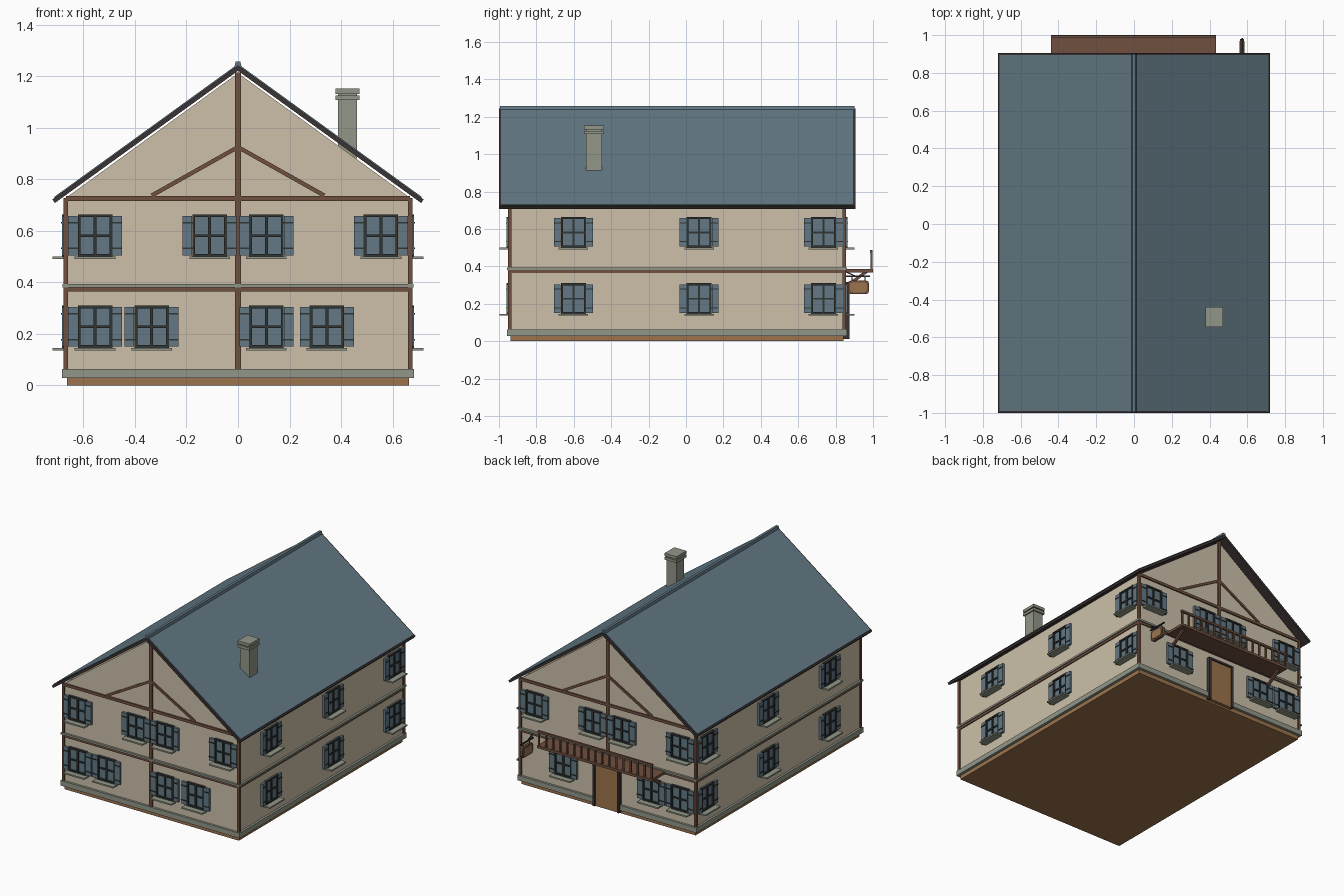
import bpy, bmesh, math
from mathutils import Vector, Matrix

cube = bpy.data.objects.get("Cube")
if cube:
    bpy.data.objects.remove(cube, do_unlink=True)


def material(name, r, g, b):
    m = bpy.data.materials.new(name)
    m.use_nodes = True
    m.diffuse_color = (r, g, b, 1)
    m.node_tree.nodes["Principled BSDF"].inputs["Base Color"].default_value = (r, g, b, 1)
    return m


PLASTER = material("cream plaster", .61, .53, .40)
BLUE = material("slate blue", .125, .19, .235)
TIMBER = material("brown timber", .16, .08, .05)
DARK = material("dark trim", .045, .033, .033)
STONE = material("grey stone", .29, .31, .25)
TAN = material("tan wood", .33, .175, .075)
IRON = material("dark iron", .03, .035, .033)


def add_box(bm, x, y, z, index=0):
    """Box from three (low, high) ranges."""
    size = [r[1] - r[0] for r in (x, y, z)]
    mid = [(r[0] + r[1]) / 2 for r in (x, y, z)]
    verts = bmesh.ops.create_cube(
        bm, size=1, matrix=Matrix.Translation(mid) @ Matrix.Diagonal((*size, 1)))["verts"]
    for f in {f for v in verts for f in v.link_faces}:
        f.material_index = index


def to_mesh(bm, name, mats):
    bmesh.ops.recalc_face_normals(bm, faces=bm.faces)
    me = bpy.data.meshes.new(name)
    bm.to_mesh(me)
    bm.free()
    for m in mats:
        me.materials.append(m)
    return me


def place(name, me, matrix=Matrix()):
    ob = bpy.data.objects.new(name, me)
    bpy.context.collection.objects.link(ob)
    ob.matrix_world = matrix
    return ob


def box(name, mat, x, y, z):
    bm = bmesh.new()
    add_box(bm, x, y, z)
    return place(name, to_mesh(bm, name, [mat]))


def prism(name, mat, outline, y0, y1):
    """Outline in x and z, extruded along y."""
    bm = bmesh.new()
    face = bm.faces.new([bm.verts.new((x, y0, z)) for x, z in outline])
    new = bmesh.ops.extrude_face_region(bm, geom=[face])["geom"]
    bmesh.ops.translate(bm, vec=(0, y1 - y0, 0),
                        verts=[v for v in new if isinstance(v, bmesh.types.BMVert)])
    return place(name, to_mesh(bm, name, [mat]))


def beam(name, mat, p, q, width, depth):
    """Straight bar between two points."""
    p, q = Vector(p), Vector(q)
    d = q - p
    bm = bmesh.new()
    add_box(bm, (-width / 2, width / 2), (-depth / 2, depth / 2), (0, d.length))
    rot = d.to_track_quat('Z', 'Y').to_matrix().to_4x4()
    return place(name, to_mesh(bm, name, [mat]), Matrix.Translation(p) @ rot)


# Main measures
HX, FRONT, BACK = .668, -.943, .847


def ring(name, mat, out, z):
    box(name, mat, (-HX - out, HX + out), (FRONT - out, BACK + out), z)


# Foundation, walls and the bands round the house
ring("foundation", TAN, -.004, (0, .03))
ring("plinth", STONE, .015, (.028, .063))
prism("walls", PLASTER,
      [(-HX, .06), (HX, .06), (HX, .728), (0, 1.212), (-HX, .728)], FRONT, BACK)
ring("floor_beam", TIMBER, .007, (.364, .38))
ring("stone_band", STONE, .014, (.38, .393))

# Roof: dark boarding, blue covering, ridge cap
T = .022
for s in (-1, 1):
    prism("roof_boarding", DARK,
          [(0, 1.243), (s * .72, .722), (s * .711, .708), (0, 1.243 - T)], -1, .905)
    prism("roof_covering", BLUE,
          [(0, 1.248), (s * .713, .732), (s * .713, .726), (0, 1.242)], -.989, .894)
prism("ridge_cap", BLUE,
      [(-.014, 1.236), (.014, 1.236), (.009, 1.257), (-.009, 1.257)], -.995, .90)

# Chimney
for name, r, z in (("chimney_stack", .037, (.88, 1.145)),
                   ("chimney_band", .046, (1.107, 1.125)),
                   ("chimney_cap", .046, (1.132, 1.152))):
    box(name, STONE, (.425 - r, .425 + r), (-.492 - r * 1.15, -.492 + r * 1.15), z)

# Timber framing on both gables
for side, y, low in (("front", FRONT, .06), ("back", BACK, .38)):
    span = (y - .009, y + .009)
    box(side + "_centre_post", TIMBER, (-.011, .011), span, (low, 1.215))
    box(side + "_eave_beam", TIMBER, (-HX, HX), span, (.716, .735))
    for s in (-1, 1):
        beam(side + "_gable_brace", TIMBER, (0, y, .925), (s * .335, y, .737), .016, .016)
        box(side + "_corner_post", TIMBER, (s * HX - .009, s * HX + .009),
            span, (.06, .728))

# Shuttered window: built once facing -y, then repeated
bm = bmesh.new()
W, H, F = .067, .082, .011
add_box(bm, (-W, W), (-.006, .01), (-H, H), 1)
for s in (-1, 1):
    def mirrored(a, b):
        return tuple(sorted((s * a, s * b)))
    add_box(bm, mirrored(W - F, W), (-.016, 0), (-H, H), 0)
    add_box(bm, (-W, W), (-.016, 0), mirrored(H - F, H), 0)
    add_box(bm, mirrored(W + .001, .105), (-.016, 0), (-H + .005, H - .006), 1)
    for z in (-.05, .05):
        add_box(bm, mirrored(W, .105), (-.02, -.01), (z - .003, z + .003), 0)
add_box(bm, (-.006, .006), (-.014, 0), (-H, H), 0)
add_box(bm, (-W, W), (-.013, 0), (-.006, .004), 0)
add_box(bm, (-.079, .079), (-.053, 0), (-H - .01, -H), 2)
window_mesh = to_mesh(bm, "shuttered_window", [IRON, BLUE, STONE])


def window(name, x, y, z, turn):
    place(name, window_mesh,
          Matrix.Translation((x, y, z)) @ Matrix.Rotation(math.radians(turn), 4, 'Z'))


LOW, HIGH = .228, .582
for x in (-.555, -.11, .11, .555):
    window("front_upper_window", x, FRONT, HIGH, 0)
    window("back_upper_window", x, BACK, HIGH, 180)
for x in (-.555, -.335, .11, .345):
    window("front_lower_window", x, FRONT, LOW, 0)
for x in (-.555, -.335, .335):
    window("back_lower_window", x, BACK, LOW, 180)
for y in (-.602, .07, .735):
    for z in (LOW, HIGH):
        window("left_window", HX, y, z, 90)
        window("right_window", -HX, y, z, -90)

# Back door
box("door", TAN, (-.09, .09), (.83, .866), (.012, .305))
for s in (-1, 1):
    box("door_jamb", DARK, (s * .092 - .008, s * .092 + .008), (.83, .874), (.012, .315))
box("door_lintel", DARK, (-.1, .1), (.83, .874), (.303, .317))

# Balcony with open railing and braces
box("balcony_floor", TIMBER, (-.44, .435), (.84, 1), (.368, .386))
box("balcony_rail", TIMBER, (-.44, .435), (.984, .998), (.472, .487))
COUNT = 17
for i in range(COUNT):
    x = -.432 + i * .859 / (COUNT - 1)
    box("balcony_baluster", TIMBER, (x - .006, x + .006), (.986, .996), (.38, .475))
for x in (-.4, .395):
    beam("balcony_brace", TIMBER, (x, .845, .285), (x, .965, .372), .016, .016)

# Hanging sign: rounded board with a raised plate on each face
SX, SY, SZ = .572, .922, .288
beam("sign_arm", IRON, (SX, .84, .346), (SX, .985, .346), .008, .008)
beam("sign_arm_brace", IRON, (SX, .845, .375), (SX, .91, .346), .006, .006)
for dy in (-.035, .035):
    beam("sign_hanger", IRON, (SX, SY + dy, .32), (SX, SY + dy, .346), .004, .004)


def sign_board(name, mat, hy, hz, thick):
    c = .018
    bm = bmesh.new()
    add_box(bm, (-thick, thick), (-hy, hy), (-hz, hz))
    long_edges = [e for e in bm.edges
                  if abs(e.verts[0].co.x - e.verts[1].co.x) > thick]
    bmesh.ops.bevel(bm, geom=long_edges, offset=c, segments=2, affect='EDGES', profile=.5)
    place(name, to_mesh(bm, name, [mat]), Matrix.Translation((SX, SY, SZ)))


sign_board("sign_board", TIMBER, .057, .037, .010)
sign_board("sign_plate", TAN, .046, .027, .013)
